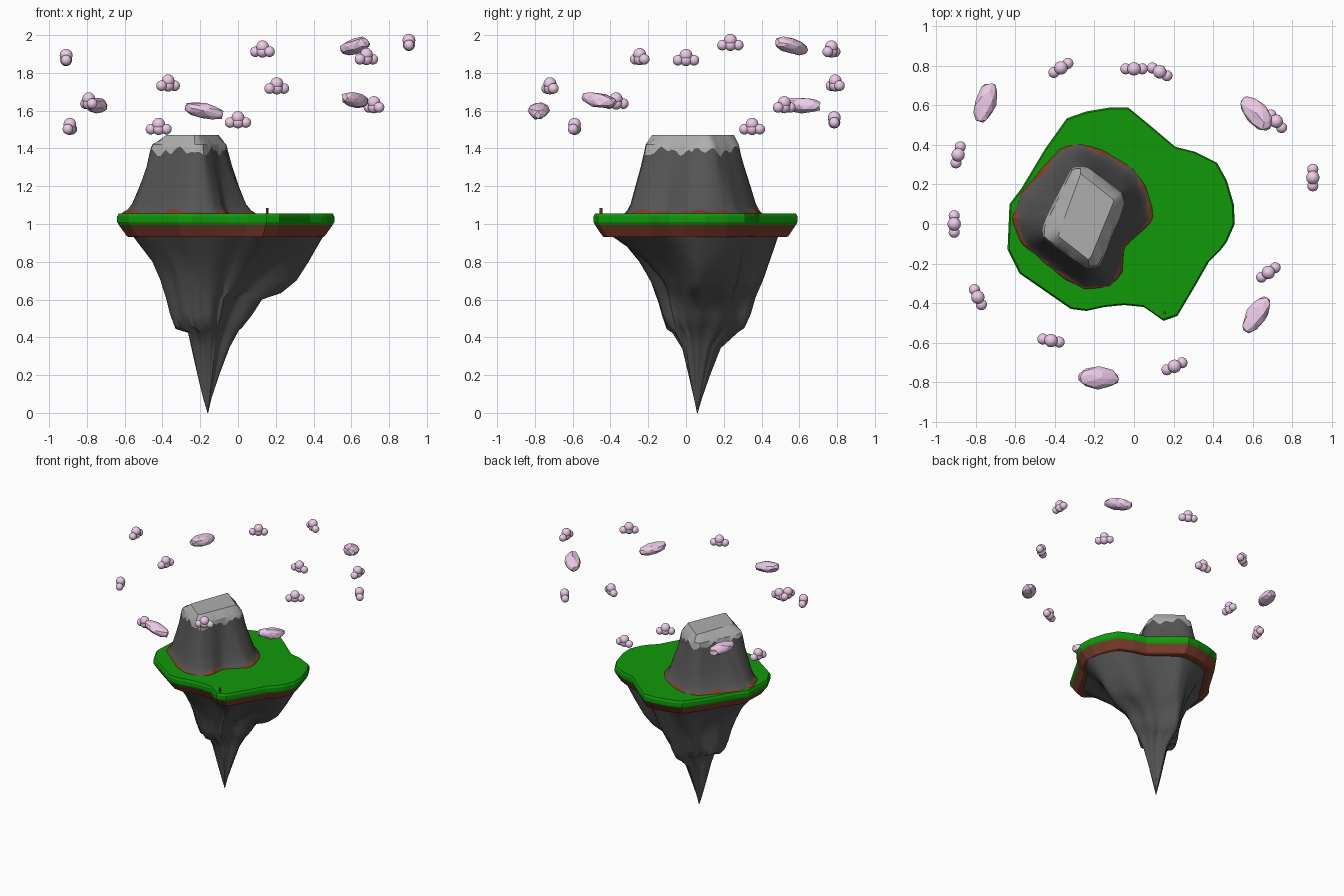
import bpy, bmesh, math, random
from mathutils import Vector, Matrix, noise

if "Cube" in bpy.data.objects:
    bpy.data.objects.remove(bpy.data.objects["Cube"])

random.seed(4)
N = 72  # samples around the rock parts


def material(name, rgb):
    m = bpy.data.materials.new(name)
    m.diffuse_color = (*rgb, 1)
    m.use_nodes = True
    m.node_tree.nodes["Principled BSDF"].inputs["Base Color"].default_value = m.diffuse_color
    return m


GRASS = material("grass", (0.005, 0.32, 0.003))
DIRT = material("dirt", (0.2, 0.05, 0.025))
ROCK = material("rock", (0.09, 0.09, 0.09))
SNOW = material("snow", (0.42, 0.42, 0.42))
PINK = material("cloud", (0.85, 0.6, 0.82))


def finish(bm, name, mat, angle=None):
    bmesh.ops.recalc_face_normals(bm, faces=bm.faces)
    me = bpy.data.meshes.new(name)
    bm.to_mesh(me)
    bm.free()
    ob = bpy.data.objects.new(name, me)
    bpy.context.collection.objects.link(ob)
    me.materials.append(mat)
    if angle:
        bpy.ops.object.select_all(action='DESELECT')
        ob.select_set(True)
        bpy.context.view_layer.objects.active = ob
        bpy.ops.object.shade_smooth_by_angle(angle=math.radians(angle))
    return ob


def loft(name, rings, mat, angle=None, caps=(True, True)):
    bm = bmesh.new()
    vs = [[bm.verts.new(p) for p in r] for r in rings]
    n = len(vs[0])
    for a, b in zip(vs, vs[1:]):
        for i in range(n):
            j = (i + 1) % n
            bm.faces.new((a[i], a[j], b[j], b[i]))
    if caps[0]:
        bm.faces.new(vs[0][::-1])
    if caps[1]:
        bm.faces.new(vs[-1])
    return finish(bm, name, mat, angle)


def polar(poly, c):
    """Sample a star-shaped polygon at N even angles around c."""
    out = []
    for k in range(N):
        t = 2 * math.pi * k / N + 0.001
        d = Vector((math.cos(t), math.sin(t)))
        best = 0
        for p, q in zip(poly, poly[1:] + poly[:1]):
            a, e = Vector(p) - c, Vector(q) - Vector(p)
            den = d.cross(e)
            if abs(den) > 1e-9:
                r, s = a.cross(e) / den, a.cross(d) / den
                if -1e-6 <= s <= 1 + 1e-6:
                    best = max(best, r)
        out.append(c + d * best)
    return out


# Island plate: grass slab over a tapering dirt slab
outline = [(-.03, .59), (.08, .50), (.21, .39), (.31, .365), (.42, .31), (.47, .22), (.505, .1),
           (.51, 0), (.47, -.09), (.44, -.13), (.38, -.19), (.3, -.33), (.22, -.465), (.15, -.49),
           (.05, -.42), (-.05, -.41), (-.15, -.42), (-.24, -.44), (-.32, -.43), (-.45, -.34),
           (-.58, -.25), (-.64, -.13), (-.63, .1), (-.57, .18), (-.45, .38),
           (-.34, .535), (-.24, .57), (-.12, .59)]


def plate(s, z):
    return [(-.06 + (x + .06) * s, .05 + (y - .05) * s, z) for x, y in outline]


loft("grass_slab", [plate(.985, .995), plate(1, 1.01), plate(1, 1.04), plate(.985, 1.055)], GRASS)
loft("dirt_slab", [plate(.89, .93), plate(.91, .935), plate(.985, .995)], DIRT)

# Hanging rock: island outline squeezed to (z, left, right, front, back),
# pinched at front right and back left so ridges run front left to back right
core = Vector((-.16, .06))
unit = []
for p in polar(outline, core):
    x, y = p - core
    unit.append((x / (.67 if x > 0 else .48), y / (.53 if y > 0 else .55)))
levels = [(.94, -.56, .455, -.40, .49), (.88, -.51, .42, -.35, .47), (.8, -.445, .37, -.28, .44),
          (.7, -.40, .30, -.22, .40), (.635, -.385, .22, -.19, .37), (.6, -.375, .12, -.175, .355),
          (.52, -.36, .07, -.15, .33), (.455, -.34, .02, -.125, .30), (.435, -.27, .0, -.09, .27),
          (.35, -.25, -.045, -.03, .18), (.2, -.215, -.10, .01, .125), (.08, -.185, -.14, .04, .085)]
rings = []
for z, l, r, f, b in levels:
    ring = []
    for k, (ux, uy) in enumerate(unit):
        t = 2 * math.pi * k / N
        fade = min(1, (.94 - z) * 4) * min(1, z * 2.5)
        m = 1 + fade * (.1 * noise.noise((3 * math.cos(t), 3 * math.sin(t), z * 1.5))
                        + .03 * math.sin(9 * t + 3 * z))
        m *= 1 - fade * max(0, -math.sin(2 * t)) * (.42 if uy < 0 else .3)
        ring.append((core.x + ux * m * ((r - core.x) if ux > 0 else (core.x - l)),
                     core.y + uy * m * ((b - core.y) if uy > 0 else (core.y - f)),
                     z + .012 * fade * math.sin(11 * t) * (z < .7)))
    rings.append(ring)
rings.append([(core.x + .002 * ux, core.y + .002 * uy, .0) for ux, uy in unit])
loft("hanging_rock", rings, ROCK, 50)

# Mountain: base outline blends up into a skewed square shoulder and flat top
mc = Vector((-.25, .03))
base = polar([(-.28, .41), (-.15, .37), (0, .28), (.06, .19), (.09, .1), (.1, .02), (.03, -.05),
              (-.05, -.12), (-.06, -.25), (-.12, -.32), (-.25, -.33), (-.35, -.28), (-.45, -.2),
              (-.57, -.1), (-.62, .02), (-.58, .15), (-.45, .3), (-.38, .38)], mc)
shoulder = polar([(-.31, .28), (-.24, .28), (-.07, .15), (-.06, .1), (-.18, -.21), (-.24, -.215),
                  (-.45, -.07), (-.455, -.02)], mc)
summit = polar([(-.27, .255), (-.10, .12), (-.225, -.185), (-.385, -.06)], mc)
jag = []
for k in range(N):
    jag.append(.03 * math.sin(k * .9) * math.cos(k * .37) + random.uniform(-.008, .008))


def slope(f, z, wobble=0, grow=1):
    return [(*(mc + (p.lerp(q, f) - mc) * grow), z + wobble * j)
            for p, q, j in zip(base, shoulder, jag)]


snow_line = slope(.93, 1.385, .9)
loft("mountain", [slope(0, 1.05), slope(.15, 1.07), slope(.3, 1.105), slope(.5, 1.19),
                  slope(.77, 1.3), snow_line], ROCK, 45, (True, False))
loft("snow_cap", [snow_line, slope(1, 1.42), [(*p, 1.47) for p in summit]], SNOW, 30, (False, True))
loft("mountain_dirt_rim", [slope(0, 1.05, 0, 1.012), slope(.07, 1.06, .15, 1.008),
                           slope(.2, 1.073, .35, .99)], DIRT)

# Small stump at the front edge
bm = bmesh.new()
bmesh.ops.create_cone(bm, cap_ends=True, segments=6, radius1=.008, radius2=.008, depth=.035,
                      matrix=Matrix.Translation((.155, -.45, 1.066)))
finish(bm, "stump", DIRT)

# Small clouds: a tall middle puff with low side puffs (x, y, z, heading)
small = [(-.37, .79, 1.745, 33), (0, .785, 1.55, 0), (.13, .77, 1.925, -28), (.72, .52, 1.63, -50),
         (.905, .235, 1.96, 90), (.68, -.245, 1.885, 35), (.205, -.72, 1.73, 25),
         (-.42, -.59, 1.515, -10), (-.79, -.37, 1.65, -65), (-.91, 0, 1.88, 90), (-.89, .35, 1.515, 75)]
for i, (x, y, z, heading) in enumerate(small):
    turn = Matrix.Translation((x, y, z)) @ Matrix.Rotation(math.radians(heading), 4, 'Z')
    bm = bmesh.new()
    for dx, dz, r in ((0, .013, .034), (-.042, -.013, .028), (.042, -.013, .028), (0, -.012, .032)):
        bmesh.ops.create_uvsphere(bm, u_segments=16, v_segments=10, radius=r,
                                  matrix=turn @ Matrix.Translation((dx, 0, dz)))
    finish(bm, f"small_cloud_{i + 1}", PINK, 40)

# Large clouds: faceted lumpy boulders (x, y, z, heading, tilt)
large = [(-.75, .615, 1.63, 72, 3), (.62, .56, 1.94, -50, -12),
         (.62, -.46, 1.655, 58, 8), (-.18, -.78, 1.6, -3, 12)]
for i, (x, y, z, heading, tilt) in enumerate(large):
    bm = bmesh.new()
    bmesh.ops.create_icosphere(bm, subdivisions=2, radius=1)
    for v in bm.verts:
        v.co *= 1 + .25 * noise.noise(v.co * 1.6 + Vector((i * 5.3, 2, 1)))
        v.co.x = max(-.88, min(.88, v.co.x))
    bmesh.ops.transform(bm, verts=bm.verts, matrix=Matrix.Translation((x, y, z))
                        @ Matrix.Rotation(math.radians(heading), 4, 'Z')
                        @ Matrix.Rotation(math.radians(tilt), 4, 'Y')
                        @ Matrix.Diagonal((.115, .055, .04, 1)))
    finish(bm, f"large_cloud_{i + 1}", PINK)
